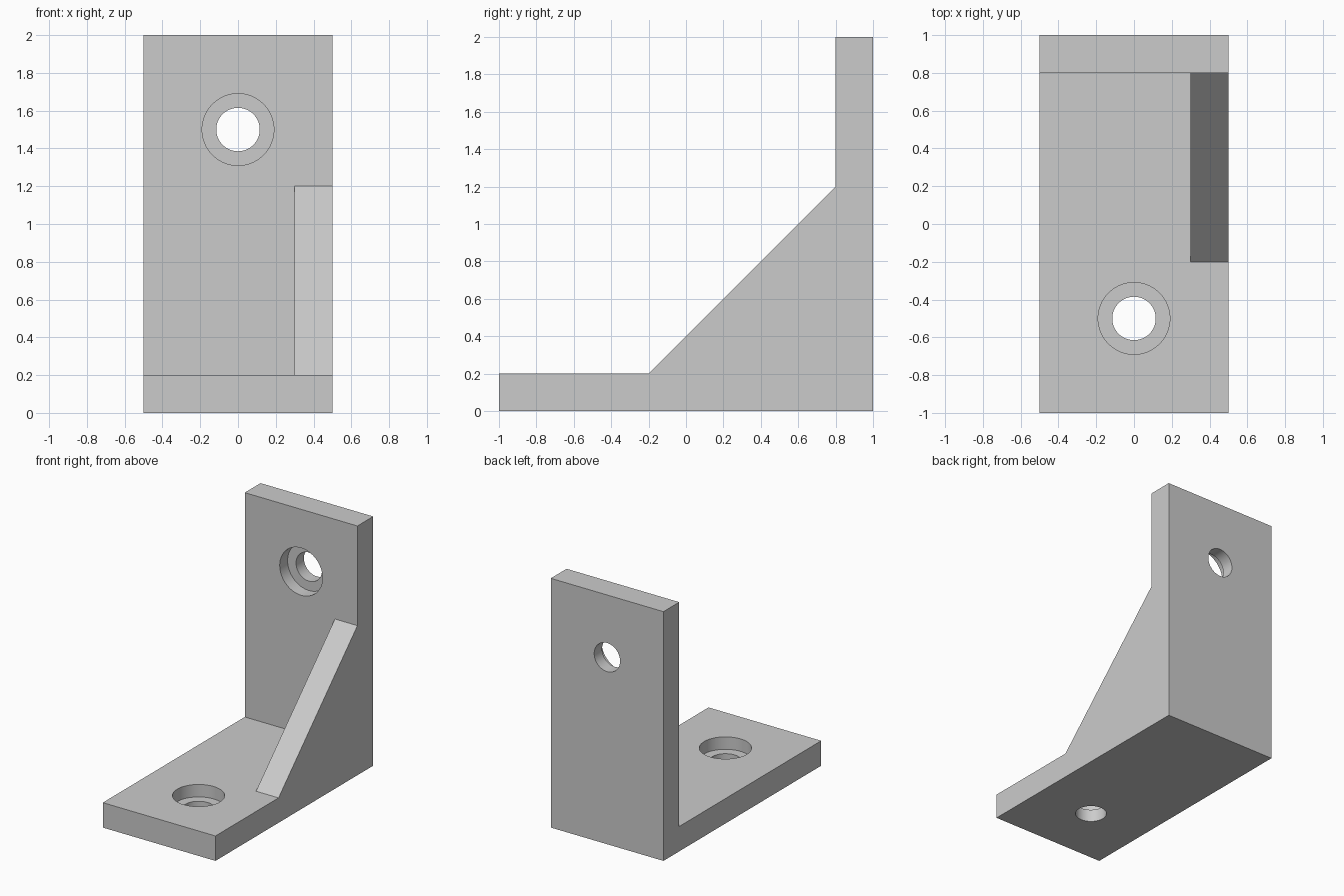
import bpy, bmesh
from math import radians

if "Cube" in bpy.data.objects:
    bpy.data.objects.remove(bpy.data.objects["Cube"], do_unlink=True)

# One plain grey for the whole bracket
grey = bpy.data.materials.new("plain grey")
grey.use_nodes = True
colour = (0.6, 0.6, 0.6, 1)
grey.diffuse_color = colour
grey.node_tree.nodes["Principled BSDF"].inputs["Base Color"].default_value = colour

WIDTH, THICK, BORE_DEPTH = 1.0, 0.2, 0.1


def extrude_side(name, profile, x0, x1):
    """Extrude a (y, z) outline along x."""
    bm = bmesh.new()
    face = bm.faces.new([bm.verts.new((x0, y, z)) for y, z in profile])
    grown = bmesh.ops.extrude_face_region(bm, geom=[face])["geom"]
    verts = [v for v in grown if isinstance(v, bmesh.types.BMVert)]
    bmesh.ops.translate(bm, verts=verts, vec=(x1 - x0, 0, 0))
    bmesh.ops.recalc_face_normals(bm, faces=bm.faces)
    mesh = bpy.data.meshes.new(name)
    bm.to_mesh(mesh)
    bm.free()
    mesh.materials.append(grey)
    obj = bpy.data.objects.new(name, mesh)
    bpy.context.collection.objects.link(obj)
    return obj


def cutter(name, radius, depth, location, tilt):
    bpy.ops.mesh.primitive_cylinder_add(vertices=64, radius=radius, depth=depth,
                                        location=location, rotation=(tilt, 0, 0))
    obj = bpy.context.object
    obj.name = name
    obj.data.materials.append(grey)
    return obj


def combine(target, other, operation):
    mod = target.modifiers.new(operation.lower(), 'BOOLEAN')
    mod.operation, mod.solver, mod.object = operation, 'EXACT', other
    bpy.context.view_layer.objects.active = target
    bpy.ops.object.modifier_apply(modifier=mod.name)
    bpy.data.objects.remove(other, do_unlink=True)


# L-shaped foot and back plate
bracket = extrude_side("corner_bracket",
                       [(-1, 0), (1, 0), (1, 2), (1 - THICK, 2), (1 - THICK, THICK), (-1, THICK)],
                       -WIDTH / 2, WIDTH / 2)

# Sloping side rib, with its outline matching the full side shape
rib = extrude_side("side_rib",
                   [(-0.2, THICK), (-0.2, 0), (1, 0), (1, 1.2), (1 - THICK, 1.2)],
                   WIDTH / 2 - THICK, WIDTH / 2)
combine(bracket, rib, 'UNION')

# Counterbored screw holes through the foot and the back plate
for part, hole, bore, tilt in (
        ("foot", (0, -0.5, THICK / 2), (0, -0.5, THICK), 0),
        ("back", (0, 1 - THICK / 2, 1.5), (0, 1 - THICK, 1.5), radians(90))):
    combine(bracket, cutter(part + "_hole", 0.115, 2 * THICK, hole, tilt), 'DIFFERENCE')
    combine(bracket, cutter(part + "_bore", 0.19, 2 * BORE_DEPTH, bore, tilt), 'DIFFERENCE')

# Smooth hole walls with crisp rims
bpy.ops.object.select_all(action='DESELECT')
bracket.select_set(True)
bpy.context.view_layer.objects.active = bracket
bpy.ops.object.shade_smooth_by_angle(angle=radians(30))
